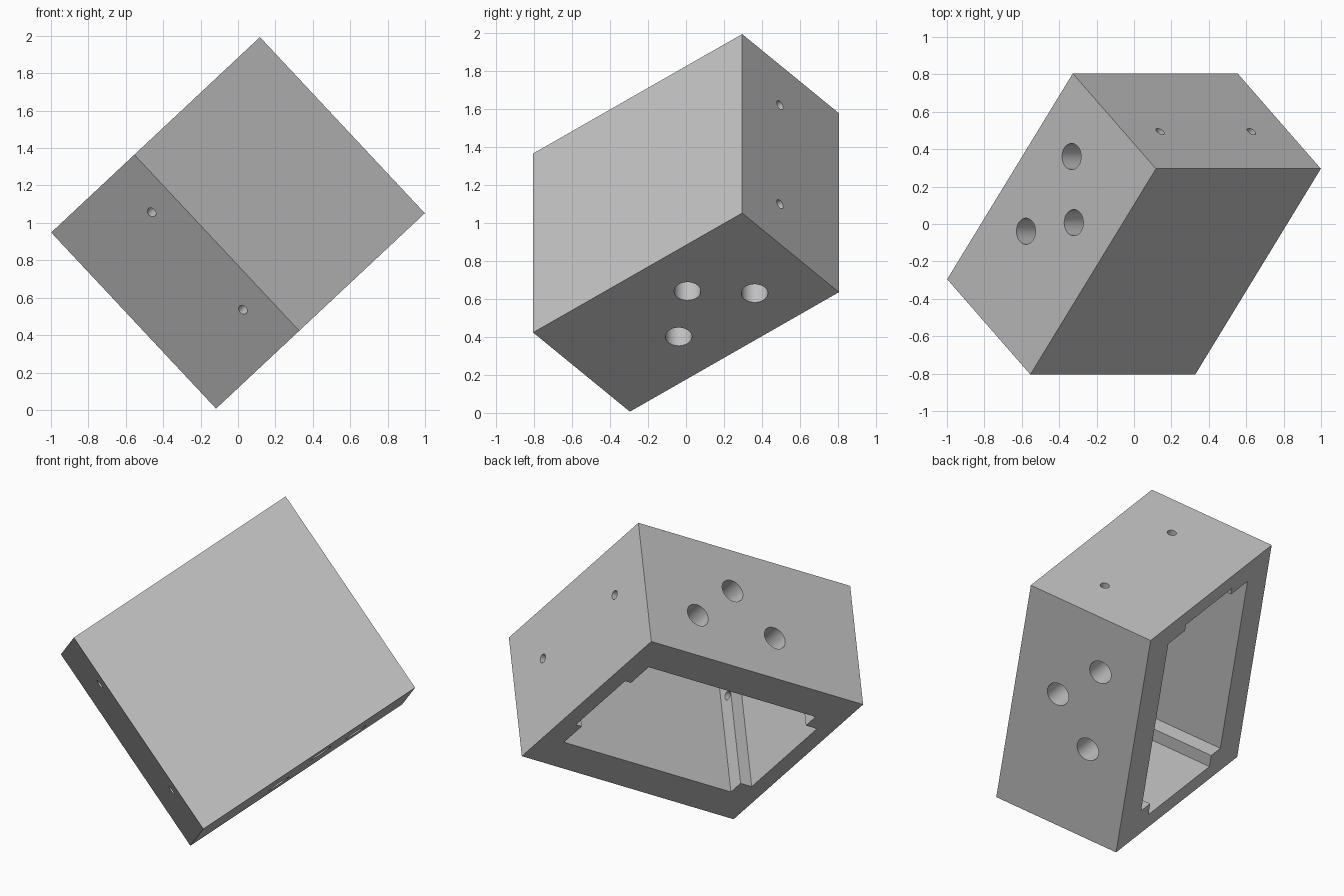
import bpy, bmesh
from math import radians, pi
from mathutils import Matrix, Vector

cube = bpy.data.objects.get("Cube")
if cube:
    bpy.data.objects.remove(cube, do_unlink=True)

WIDTH, LENGTH, HEIGHT = 1.29, 1.434, 0.794
ROOF = 0.08

grey = bpy.data.materials.new("plain grey")
grey.use_nodes = True
grey.diffuse_color = (0.55, 0.55, 0.55, 1)
grey.node_tree.nodes["Principled BSDF"].inputs["Base Color"].default_value = grey.diffuse_color


def make_object(name, bm):
    bmesh.ops.recalc_face_normals(bm, faces=bm.faces)
    mesh = bpy.data.meshes.new(name)
    bm.to_mesh(mesh)
    bm.free()
    mesh.materials.append(grey)
    obj = bpy.data.objects.new(name, mesh)
    bpy.context.collection.objects.link(obj)
    return obj


def prism(name, outline, low, high):
    bm = bmesh.new()
    face = bm.faces.new([bm.verts.new((x, y, low)) for x, y in outline])
    extruded = bmesh.ops.extrude_face_region(bm, geom=[face])["geom"]
    bmesh.ops.translate(bm, vec=(0, 0, high - low),
                        verts=[g for g in extruded if isinstance(g, bmesh.types.BMVert)])
    return make_object(name, bm)


def drill(bm, centre, axis, radius, depth):
    turn = Vector(axis).to_track_quat("Z", "Y").to_matrix().to_4x4()
    bmesh.ops.create_cone(bm, cap_ends=True, segments=40, radius1=radius, radius2=radius,
                          depth=depth, matrix=Matrix.Translation(centre) @ turn)


# Solid block, open rim at z = 0 while it is being made
housing = prism("housing", [(0, 0), (WIDTH, 0), (WIDTH, LENGTH), (0, LENGTH)], 0, HEIGHT)

# Cavity with corner blocks: one half outline, mirrored across the width
half = [(0.32, 0.095), (0.32, 0.17), (0.223, 0.17), (0.223, 1.30), (0.40, 1.30), (0.40, 1.34)]
outline = half + [(WIDTH - x, y) for x, y in reversed(half)]
cavity = prism("cavity_cutter", outline, -0.1, HEIGHT - ROOF)

# Three blind cable holes in each thick side wall
bm = bmesh.new()
for side in (0, WIDTH):
    for y, z in ((0.567, 0.278), (1.088, 0.278), (0.827, 0.517)):
        drill(bm, (side, y, z), (1, 0, 0), 0.07, 0.36)
cable_holes = make_object("cable_hole_cutter", bm)

# Two screw holes through each end wall
bm = bmesh.new()
for x in (0.288, WIDTH - 0.288):
    drill(bm, (x, 0, 0.607), (0, 1, 0), 0.026, 0.5)
    drill(bm, (x, LENGTH, 0.483), (0, 1, 0), 0.026, 0.5)
screw_holes = make_object("screw_hole_cutter", bm)

# Cut the block and keep only the finished mesh
cutters = (cavity, cable_holes, screw_holes)
for cutter in cutters:
    cutter.hide_render = True
    mod = housing.modifiers.new(cutter.name, "BOOLEAN")
    mod.operation = "DIFFERENCE"
    mod.solver = "EXACT"
    mod.object = cutter
bpy.context.view_layer.update()
result = bpy.data.meshes.new_from_object(housing.evaluated_get(bpy.context.evaluated_depsgraph_get()))
housing.modifiers.clear()
housing.data = result
for cutter in cutters:
    bpy.data.objects.remove(cutter, do_unlink=True)

# Tilt the housing into its resting pose
x_axis = Vector((0.88, 0, -0.94)).normalized()
z_axis = x_axis.cross(Vector((0.67, 1.10, 0.63))).normalized()
y_axis = z_axis.cross(x_axis)
pose = Matrix((x_axis, y_axis, z_axis)).transposed().to_4x4()
result.transform(Matrix.Translation((0, 0, 1)) @ pose
                 @ Matrix.Translation((-WIDTH / 2, -LENGTH / 2, -HEIGHT / 2)))

bpy.ops.object.select_all(action="DESELECT")
housing.select_set(True)
bpy.context.view_layer.objects.active = housing
bpy.ops.object.shade_smooth_by_angle(angle=radians(30))
